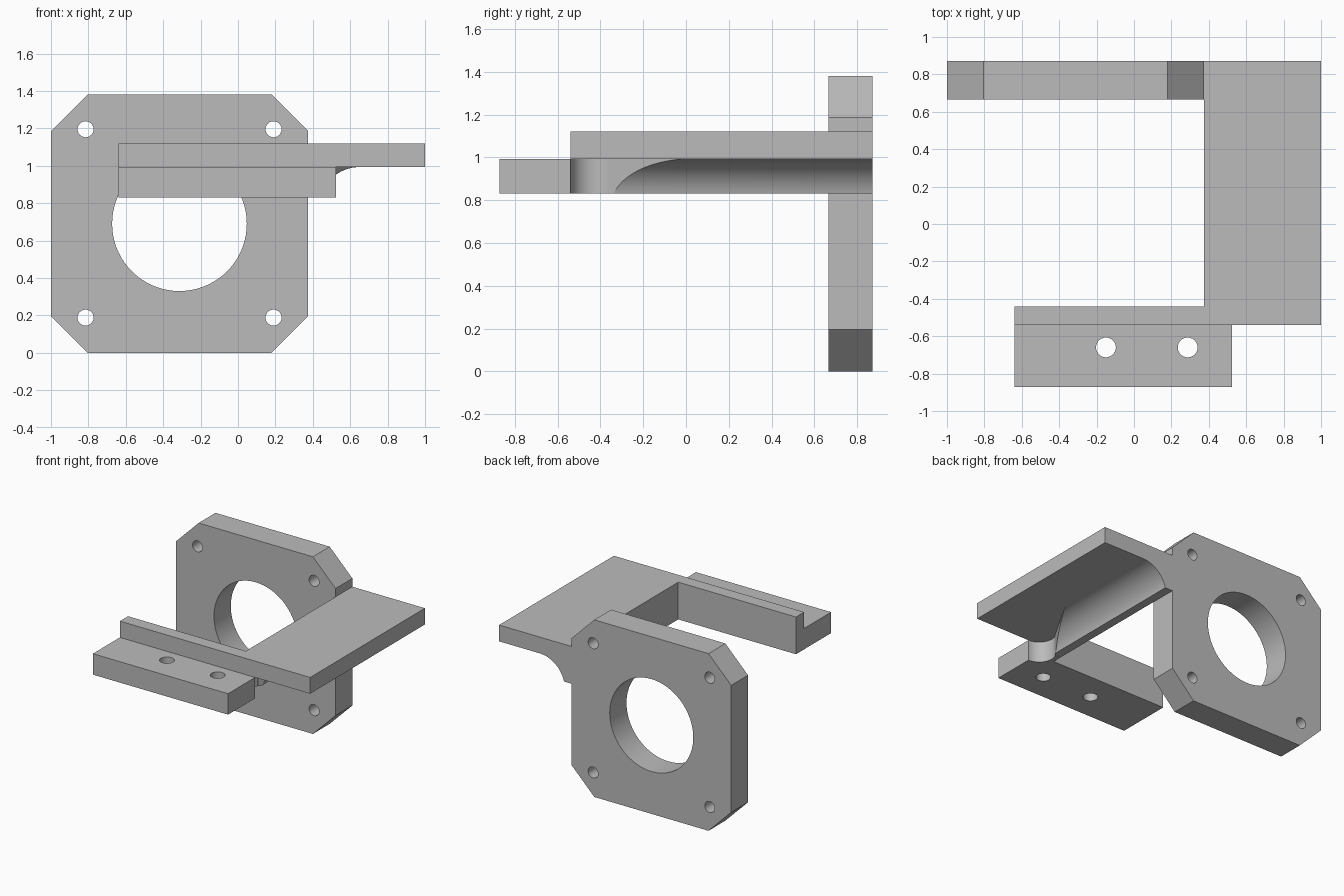
import bpy
import bmesh
import math
from mathutils import Vector

cube = bpy.data.objects.get("Cube")
if cube:
    bpy.data.objects.remove(cube, do_unlink=True)

grey = bpy.data.materials.new("plain_grey")
grey.use_nodes = True
grey.diffuse_color = (0.5, 0.5, 0.5, 1)
grey.node_tree.nodes["Principled BSDF"].inputs["Base Color"].default_value = (0.5, 0.5, 0.5, 1)


def arc(cx, cy, r, start, end, n):
    """Points along a circular arc, angles in degrees."""
    steps = [math.radians(start + (end - start) * i / n) for i in range(n + 1)]
    return [(cx + r * math.cos(a), cy + r * math.sin(a)) for a in steps]


def prism(name, outline, low, high, axis="z", clip=None):
    """Extrude an outline along z (points are x, y) or along y (points are x, z)."""
    bm = bmesh.new()
    place = (lambda p: (p[0], p[1], low)) if axis == "z" else (lambda p: (p[0], low, p[1]))
    face = bm.faces.new([bm.verts.new(place(p)) for p in outline])
    grown = bmesh.ops.extrude_face_region(bm, geom=[face])["geom"]
    offset = Vector((0, 0, high - low)) if axis == "z" else Vector((0, high - low, 0))
    bmesh.ops.translate(bm, vec=offset, verts=[g for g in grown if isinstance(g, bmesh.types.BMVert)])
    if clip:
        cut = bmesh.ops.bisect_plane(bm, geom=bm.verts[:] + bm.edges[:] + bm.faces[:],
                                     plane_co=clip[0], plane_no=clip[1], clear_outer=True)
        rim = [g for g in cut["geom_cut"] if isinstance(g, bmesh.types.BMEdge)]
        bmesh.ops.holes_fill(bm, edges=rim)
    bmesh.ops.recalc_face_normals(bm, faces=bm.faces)
    mesh = bpy.data.meshes.new(name)
    bm.to_mesh(mesh)
    bm.free()
    mesh.materials.append(grey)
    obj = bpy.data.objects.new(name, mesh)
    bpy.context.collection.objects.link(obj)
    return obj


def box(name, x, y, z):
    outline = [(x[0], y[0]), (x[1], y[0]), (x[1], y[1]), (x[0], y[1])]
    return prism(name, outline, z[0], z[1])


def drill(obj, holes, low, high, axis):
    """Cut round holes, given as (u, v, radius, sides), through a part."""
    for u, v, r, sides in holes:
        cutter = prism("hole_cutter", arc(u, v, r, 0, 360, sides)[:-1], low, high, axis)
        cutter.hide_render = True
        mod = obj.modifiers.new("hole", "BOOLEAN")
        mod.operation, mod.solver, mod.object = "DIFFERENCE", "EXACT", cutter
        bpy.context.view_layer.update()
        result = bpy.data.meshes.new_from_object(obj.evaluated_get(bpy.context.evaluated_depsgraph_get()))
        obj.modifiers.clear()
        obj.data = result
        bpy.data.objects.remove(cutter, do_unlink=True)


# Upright mounting plate with chamfered corners, a large bore and four bolt holes
L, R, T, C = -1.0, 0.375, 1.38, 0.195
plate = prism("mounting_plate", [(L + C, 0), (R - C, 0), (R, C), (R, T - C), (R - C, T),
                                 (L + C, T), (L, T - C), (L, C)], 0.665, 0.872, "y")
bolts = [(x, z, 0.043, 24) for x in (-0.815, 0.19) for z in (0.188, 1.195)]
drill(plate, [(-0.313, 0.69, 0.36, 72)] + bolts, 0.5, 1.0, "y")

# Horizontal arm, cross rib and drilled front flange
BASE, UNDER, TOP, BACK = 0.83, 0.993, 1.12, -0.54
arm = box("side_arm", (R, 1.0), (BACK, 0.872), (UNDER, TOP))
rib = box("cross_rib", (-0.64, R), (BACK, -0.44), (BASE, TOP))
flange = box("front_flange", (-0.64, 0.525), (-0.872, BACK), (BASE, UNDER))
drill(flange, [(x, -0.66, 0.053, 28) for x in (-0.15, 0.287)], 0.5, 1.3, "z")

# Coved gusset under the arm, its front end sliced at a slant
cove = arc(0.65, UNDER - 0.215, 0.215, 166, 90, 20)
cove_profile = [(R, BASE)] + cove + [(R, UNDER)]
slant = ((0.44, -0.34, 0), (0.866, -0.5, 0))
gusset = prism("coved_gusset", cove_profile, -0.362, 0.872, "y", slant)

# Rounded inner corner joining gusset and flange
corner_outline = [(R, BACK)] + arc(0.525, BACK + 0.118, 0.118, 270, 150, 20) + [(R, -0.362)]
corner = prism("corner_fillet", corner_outline, BASE, UNDER)

# Smooth the curved walls and keep the edges crisp
bpy.ops.object.select_all(action="DESELECT")
for part in (plate, arm, rib, flange, gusset, corner):
    part.select_set(True)
bpy.context.view_layer.objects.active = plate
bpy.ops.object.shade_smooth_by_angle(angle=math.radians(25))
